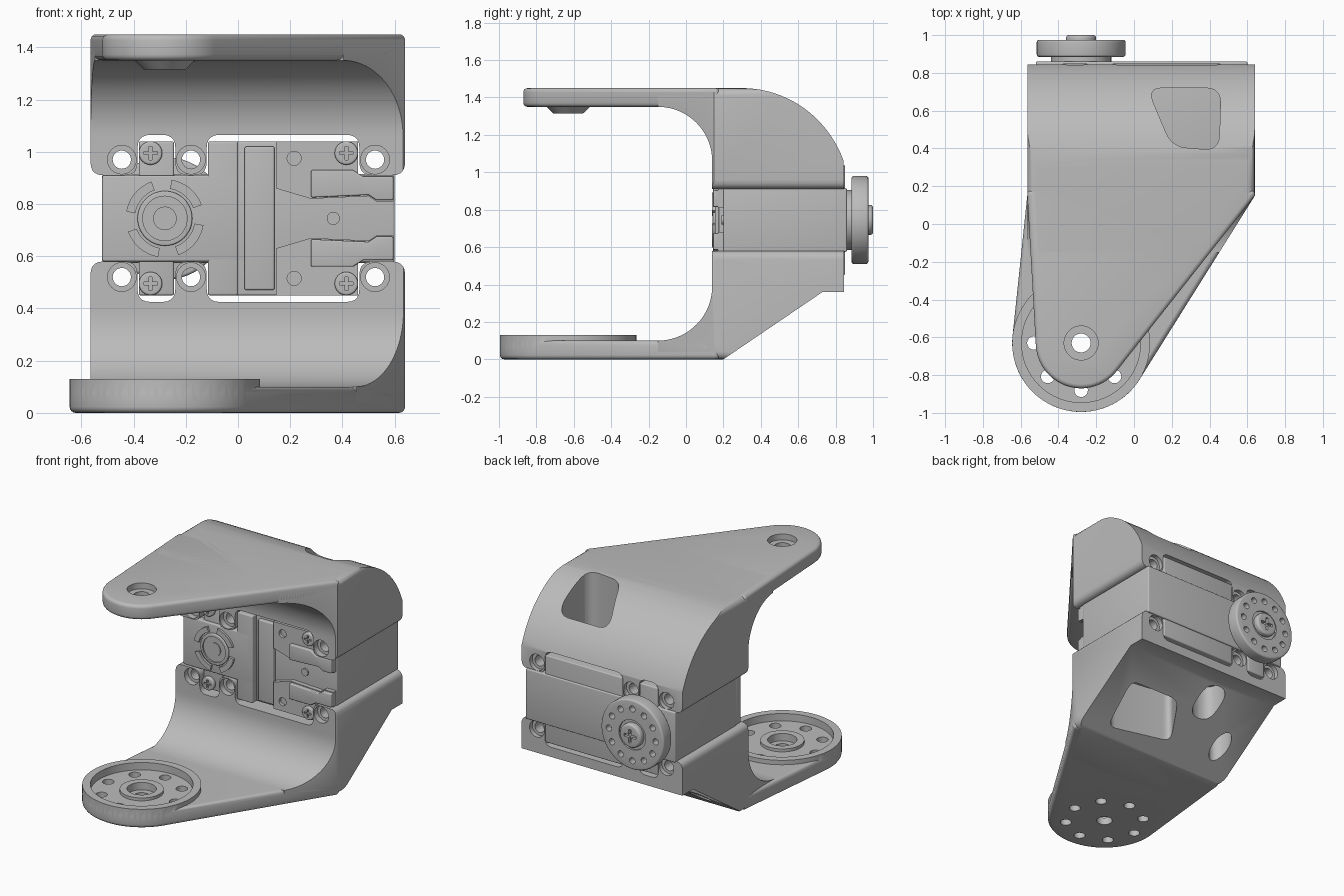
import bpy, bmesh
from math import sin, cos, radians
from mathutils import Vector

cube = bpy.data.objects.get("Cube")
if cube:
    bpy.data.objects.remove(cube)

grey = bpy.data.materials.new("plain grey")
grey.use_nodes = True
COLOUR = (0.5, 0.5, 0.5, 1)
grey.diffuse_color = COLOUR
grey.node_tree.nodes["Principled BSDF"].inputs["Base Color"].default_value = COLOUR

MID = 0.745            # height of the mirror plane between the two brackets
HUB = (-0.28, -0.63)   # pivot centre in plan
SHAFT = (-0.28, MID)   # servo shaft centre seen from the front


def arc(cx, cy, rx, ry, a0, a1, n=20):
    angles = [radians(a0 + (a1 - a0) * i / n) for i in range(n + 1)]
    return [(cx + rx * cos(a), cy + ry * sin(a)) for a in angles]


def rounded(pts, r, n=5):
    out = []
    for i, p in enumerate(pts):
        p = Vector(p)
        ends = []
        for q in (pts[i - 1], pts[(i + 1) % len(pts)]):
            d = Vector(q) - p
            ends.append(p + d.normalized() * min(r, d.length * 0.48))
        for k in range(n + 1):
            t = k / n
            v = ends[0] * (1 - t) ** 2 + p * 2 * t * (1 - t) + ends[1] * t * t
            out.append(tuple(v))
    return out


def rect(x0, x1, z0, z1):
    return [(x0, z0), (x1, z0), (x1, z1), (x0, z1)]


def bake(ob, kind, **settings):
    m = ob.modifiers.new("step", kind)
    for k, v in settings.items():
        setattr(m, k, v)
    mesh = bpy.data.meshes.new_from_object(ob.evaluated_get(bpy.context.evaluated_depsgraph_get()))
    ob.modifiers.clear()
    ob.data = mesh
    return ob


def prism(name, pts, axis, lo, hi, bevel=0, top_scale=1):
    """Extrude a 2D outline along an axis, optionally tapered and bevelled."""
    place = {"x": lambda a, b, h: (h, a, b), "y": lambda a, b, h: (a, h, b),
             "z": lambda a, b, h: (a, b, h)}[axis]
    n = len(pts)
    ca, cb = sum(p[0] for p in pts) / n, sum(p[1] for p in pts) / n
    bm = bmesh.new()
    low = [bm.verts.new(place(a, b, lo)) for a, b in pts]
    top = [bm.verts.new(place(ca + (a - ca) * top_scale, cb + (b - cb) * top_scale, hi)) for a, b in pts]
    bm.faces.new(low)
    bm.faces.new(top)
    for i in range(n):
        bm.faces.new((low[i], low[(i + 1) % n], top[(i + 1) % n], top[i]))
    bmesh.ops.recalc_face_normals(bm, faces=bm.faces)
    mesh = bpy.data.meshes.new(name)
    bm.to_mesh(mesh)
    bm.free()
    mesh.materials.append(grey)
    ob = bpy.data.objects.new(name, mesh)
    bpy.context.collection.objects.link(ob)
    if bevel:
        bake(ob, "BEVEL", width=bevel, segments=4, limit_method="ANGLE", angle_limit=radians(60))
    return ob


def disc(name, centre, r, axis, lo, hi, bevel=0, top_scale=1, n=48):
    return prism(name, arc(*centre, r, r, 0, 360 - 360 / n, n - 1), axis, lo, hi, bevel, top_scale)


def combine(ob, other, op="DIFFERENCE"):
    bake(ob, "BOOLEAN", object=other, operation=op, solver="EXACT")
    bpy.data.objects.remove(other)
    return ob


def flip(pts):
    return [(x, 2 * MID - z) for x, z in pts]


def plan(r, a0, a1, end):
    return [(0.64, end), (-0.565, end), (-0.565, 0.15)] + arc(*HUB, r, r, a0, a1, 40) + [(0.64, 0.15)]


# Bracket bodies: side profile, plan and lugged front outline intersected
lugs = rounded([(-0.565, 1.8), (-0.565, 0.91), (-0.385, 0.91), (-0.385, 1.065), (-0.24, 1.065),
                (-0.24, 0.91), (-0.12, 0.91), (-0.12, 1.065), (0.465, 1.065), (0.465, 0.91),
                (0.64, 0.91), (0.64, 1.8)], 0.05)
upper_side = ([(-0.15, 1.45)] + arc(-0.15, 1.06, 0.29, 0.29, 90, 0)
              + [(0.14, 0.8), (0.845, 0.8)] + arc(0.3, 0.85, 0.58, 0.6, 20.5, 90))
lower_side = ([(-0.15, 0), (0.2, 0), (0.73, 0.36), (0.845, 0.36), (0.845, 0.7), (0.14, 0.7)]
              + arc(-0.15, 0.39, 0.29, 0.29, 0, -90))


def bracket(name, side, outline, lugs, z0, z1):
    ob = prism(name, side, "x", -0.8, 0.8)
    combine(ob, prism("cutter", outline, "z", z0, z1, 0.04), "INTERSECT")
    combine(ob, prism("cutter", lugs, "y", -1.2, 1.2), "INTERSECT")
    for x in (-0.445, -0.18, 0.525):
        z = 0.97 if z0 > 0 else 0.52
        for r, lo, hi in ((0.035, 0, 1), (0.055, 0.1, 0.18), (0.055, 0.815, 0.9)):
            combine(ob, disc("cutter", (x, z), r, "y", lo, hi, n=24))
    return ob


upper = bracket("upper_bracket", upper_side, plan(0.24, 183, 322, 1.0), lugs, 0.5, 1.45)
window = rounded([(0.07, 0.72), (0.2, 0.41), (0.45, 0.39), (0.46, 0.72)], 0.08)
combine(upper, prism("cutter", window, "z", 1.03, 1.6))

lower = bracket("lower_bracket", lower_side, plan(0.365, 174, 328, 1.0), flip(lugs), 0, 1.0)
pockets = (rounded([(0.48, 0.55), (0.44, 0.26), (-0.04, 0.32), (0.09, 0.55)], 0.06),
           rounded(rect(-0.21, -0.03, 0.5, 0.71), 0.09),
           arc(-0.39, 0.4, 0.06, 0.09, 0, 345, 23))
for outline in pockets:
    combine(lower, prism("cutter", outline, "z", -0.1, 0.45))

# Upper arm with a tapered boss and countersunk pivot hole
upper_arm = prism("upper_arm", plan(0.24, 183, 322, 0.18), "z", 1.35, 1.45, 0.04)
combine(upper_arm, disc("boss", HUB, 0.08, "z", 1.315, 1.37, top_scale=1.7), "UNION")
combine(upper_arm, disc("cutter", HUB, 0.09, "z", 1.41, 1.5))
combine(upper_arm, disc("cutter", HUB, 0.05, "z", 1.2, 1.5))

# Lower arm with the round horn seat
lower_arm = prism("lower_arm", plan(0.365, 174, 328, 0.18), "z", 0, 0.1, 0.03)
combine(lower_arm, disc("seat", HUB, 0.365, "z", 0.05, 0.13, n=64), "UNION")
combine(lower_arm, disc("cutter", HUB, 0.315, "z", 0.08, 0.3, n=64))
combine(lower_arm, disc("seat_ring", HUB, 0.135, "z", 0.06, 0.1), "UNION")
combine(lower_arm, disc("cutter", HUB, 0.09, "z", 0.05, 0.3))
combine(lower_arm, disc("cutter", HUB, 0.05, "z", -0.1, 0.3))
for x, y in arc(*HUB, 0.25, 0.25, 0, 315, 7):
    combine(lower_arm, disc("cutter", (x, y), 0.036, "z", -0.1, 0.3, n=20))

# Servo case, filling the channels between the lugs
for name, x0, x1, z0, z1, y0, y1 in (
        ("servo_core", -0.52, 0.6, 0.575, 0.915, 0.2, 0.86),
        ("servo_shaft_block", -0.38, -0.245, 0.45, 1.04, 0.175, 0.85),
        ("servo_main_block", -0.115, 0.46, 0.45, 1.04, 0.2, 0.85),
        ("servo_front_left", -0.52, 0, 0.58, 0.91, 0.155, 0.21),
        ("servo_front_middle", -0.115, 0, 0.45, 1.04, 0.155, 0.21),
        ("servo_front_rib", 0.025, 0.14, 0.47, 1.02, 0.175, 0.21)):
    prism(name, rect(x0, x1, z0, z1), "y", y0, y1, 0.008)

step = [(0.145, 1.04), (0.145, 0.86), (0.28, 0.82), (0.5, 0.83), (0.53, 0.81),
        (0.595, 0.81), (0.595, 0.91), (0.46, 0.91), (0.46, 1.04)]
clip = [(0.28, 0.93), (0.28, 0.825), (0.5, 0.835), (0.53, 0.815), (0.595, 0.815),
        (0.595, 0.905), (0.48, 0.905), (0.44, 0.93)]
for tag, turn in (("upper", list), ("lower", flip)):
    plate = prism("front_step_" + tag, turn(step), "y", 0.17, 0.21)
    combine(plate, disc("cutter", turn([(0.215, 0.975)])[0], 0.027, "y", 0.1, 0.19, n=20))
    prism("front_clip_" + tag, turn(clip), "y", 0.145, 0.18, 0.006)
    # Cross-head case screws
    for x in (-0.335, 0.415):
        cx, cz = turn([(x, 0.995)])[0]
        screw = disc("case_screw", (cx, cz), 0.045, "y", 0.152, 0.2, 0.008, n=24)
        for a, b in ((0.026, 0.006), (0.006, 0.026)):
            combine(screw, prism("cutter", rect(cx - a, cx + a, cz - b, cz + b), "y", 0.1, 0.165))
disc("front_button", (0.365, MID), 0.025, "y", 0.19, 0.21, n=20)

# Split bearing ring on the front
for a in (20, 110, 200, 290):
    prism("bearing_segment", arc(*SHAFT, 0.15, 0.15, a, a + 60) + arc(*SHAFT, 0.115, 0.115, a + 60, a),
          "y", 0.14, 0.17)
ring = disc("bearing_ring", SHAFT, 0.105, "y", 0.143, 0.17, 0.006)
combine(ring, disc("cutter", SHAFT, 0.085, "y", 0.1, 0.152))
disc("bearing_pin", SHAFT, 0.045, "y", 0.146, 0.17)

# Rear cover with inset panel
cover = prism("rear_cover", rounded(rect(-0.12, 0.46, 0.445, 1.045), 0.04), "y", 0.82, 0.91, 0.03)
combine(cover, prism("cutter", rounded(rect(-0.03, 0.4, 0.53, 0.96), 0.02), "y", 0.898, 1))

# Output horn: drilled disc on a hub, with a raised screw
disc("horn_hub", SHAFT, 0.16, "y", 0.83, 0.9)
horn = disc("output_horn", SHAFT, 0.235, "y", 0.885, 0.975, 0.012, n=64)
for x, z in arc(*SHAFT, 0.175, 0.175, 0, 330, 11):
    combine(horn, disc("cutter", (x, z), 0.021, "y", 0.93, 1.1, n=16))
combine(horn, disc("cutter", SHAFT, 0.1, "y", 0.962, 1.1))
screw = disc("horn_screw", SHAFT, 0.08, "y", 0.95, 1.0, 0.015)
for a, b in ((0.045, 0.01), (0.01, 0.045)):
    combine(screw, prism("cutter", rect(SHAFT[0] - a, SHAFT[0] + a, MID - b, MID + b), "y", 0.98, 1.1))

# Smooth shading with crisp edges
for ob in bpy.context.collection.objects:
    if ob.type == "MESH":
        ob.select_set(True)
        bpy.context.view_layer.objects.active = ob
bpy.ops.object.shade_smooth_by_angle(angle=radians(35))
